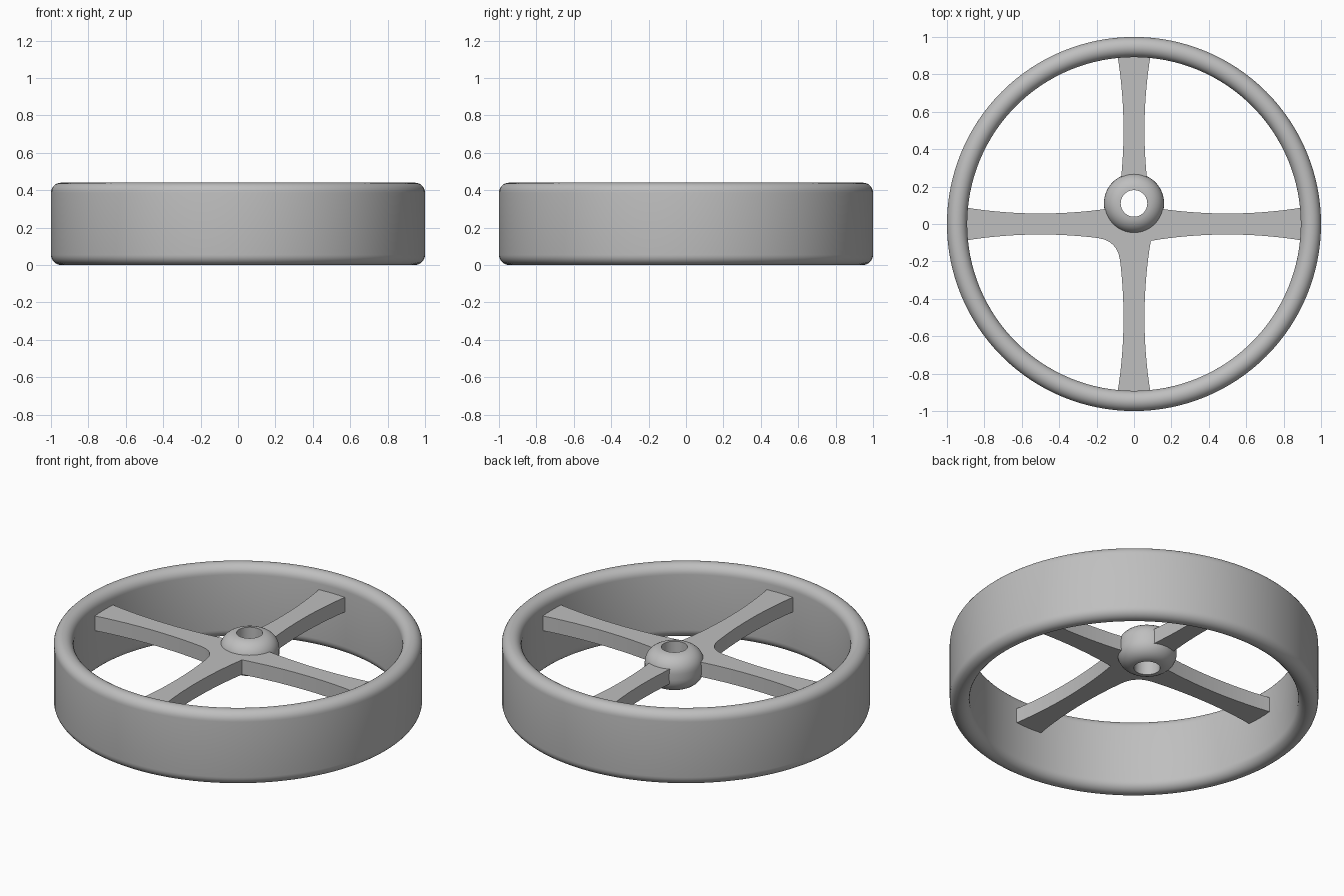
import bpy, bmesh, math
from mathutils import Matrix, Vector

cube = bpy.data.objects.get("Cube")
if cube:
    bpy.data.objects.remove(cube, do_unlink=True)

# Single plain grey finish
grey = bpy.data.materials.new("light_grey")
grey.use_nodes = True
grey.diffuse_color = (0.52, 0.52, 0.52, 1)
grey.node_tree.nodes["Principled BSDF"].inputs["Base Color"].default_value = grey.diffuse_color

HUB_Y = 0.11


def finish(bm, name, angle):
    bmesh.ops.recalc_face_normals(bm, faces=bm.faces)
    mesh = bpy.data.meshes.new(name)
    bm.to_mesh(mesh)
    bm.free()
    obj = bpy.data.objects.new(name, mesh)
    bpy.context.collection.objects.link(obj)
    mesh.materials.append(grey)
    bpy.ops.object.select_all(action='DESELECT')
    obj.select_set(True)
    bpy.context.view_layer.objects.active = obj
    bpy.ops.object.shade_smooth_by_angle(angle=math.radians(angle))
    return obj


def arc(r, z, radius, start, end, steps=8):
    """Points of an arc in the r-z plane, angles in degrees."""
    angles = [math.radians(start + (end - start) * i / steps) for i in range(steps + 1)]
    return [(r + radius * math.cos(a), z + radius * math.sin(a)) for a in angles]


def lathe(name, profile, segments, y=0):
    """Spin a closed r-z profile around the vertical axis."""
    bm = bmesh.new()
    rings = []
    for i in range(segments):
        a = math.tau * i / segments
        rings.append([bm.verts.new((r * math.cos(a), y + r * math.sin(a), z)) for r, z in profile])
    n = len(profile)
    for i in range(segments):
        p, q = rings[i], rings[(i + 1) % segments]
        for j in range(n):
            k = (j + 1) % n
            bm.faces.new((p[j], q[j], q[k], p[k]))
    return finish(bm, name, 40)


# Rim: tall ring with fully rounded top and bottom edges
rim_profile = arc(0.946, 0.386, 0.054, 0, 180, 14) + arc(0.946, 0.054, 0.054, 180, 360, 14)
lathe("rim", rim_profile, 128)

# Hub: rounded boss with a straight bore, set off centre
hub_profile = arc(0.071, 0.285, 0.09, -90, 0) + arc(0.071, 0.322, 0.09, 0, 90)
lathe("hub", hub_profile, 64, HUB_Y)


# Spokes: four waisted arms drawn as one cross-shaped outline
def half_width(r):
    return 0.056 + 0.032 * ((r - 0.5) / 0.4) ** 2


CORNER, TIP = 0.09, 0.9
radii = [CORNER + (TIP - CORNER) * i / 16 for i in range(17)]
outline = []
for arm in range(4):
    turn = Matrix.Rotation(arm * math.pi / 2, 2)
    # the corner between the left-hand and front arms carries a fillet
    lower = radii[2:] if arm == 3 else radii[1:]
    upper = radii[2:] if arm == 2 else radii[1:]
    lower = radii[2:] if arm == 3 else lower
    right_side = [Vector((r, -half_width(r))) for r in lower]
    left_side = [Vector((r, half_width(r))) for r in reversed(upper)]
    outline += [turn @ p for p in right_side + left_side]
    if arm == 2:
        # quadratic fillet towards the next arm
        a, c = Vector((radii[2], half_width(radii[2]))), Vector((half_width(radii[2]), radii[2]))
        b = Vector((CORNER, CORNER))
        for i in range(1, 6):
            t = i / 6
            outline.append(turn @ (a * (1 - t) ** 2 + b * 2 * t * (1 - t) + c * t * t))
    else:
        outline.append(turn @ Vector((CORNER, CORNER)))

bm = bmesh.new()
base = bm.faces.new([bm.verts.new((p.x, p.y, 0.262)) for p in outline])
top = bmesh.ops.extrude_face_region(bm, geom=[base])
bmesh.ops.translate(bm, vec=(0, 0, 0.088),
                    verts=[v for v in top["geom"] if isinstance(v, bmesh.types.BMVert)])
spokes = finish(bm, "spokes", 30)

# Bore through the spokes under the hub
bm = bmesh.new()
bmesh.ops.create_cone(bm, cap_ends=True, segments=64, radius1=0.075, radius2=0.075, depth=1,
                      matrix=Matrix.Translation((0, HUB_Y, 0.3)))
cutter = finish(bm, "bore_cutter", 30)
cutter.hide_render = True
cut = spokes.modifiers.new("bore", 'BOOLEAN')
cut.operation = 'DIFFERENCE'
cut.solver = 'EXACT'
cut.object = cutter
bpy.context.view_layer.objects.active = spokes
bpy.ops.object.modifier_apply(modifier=cut.name)
bpy.data.objects.remove(cutter, do_unlink=True)
